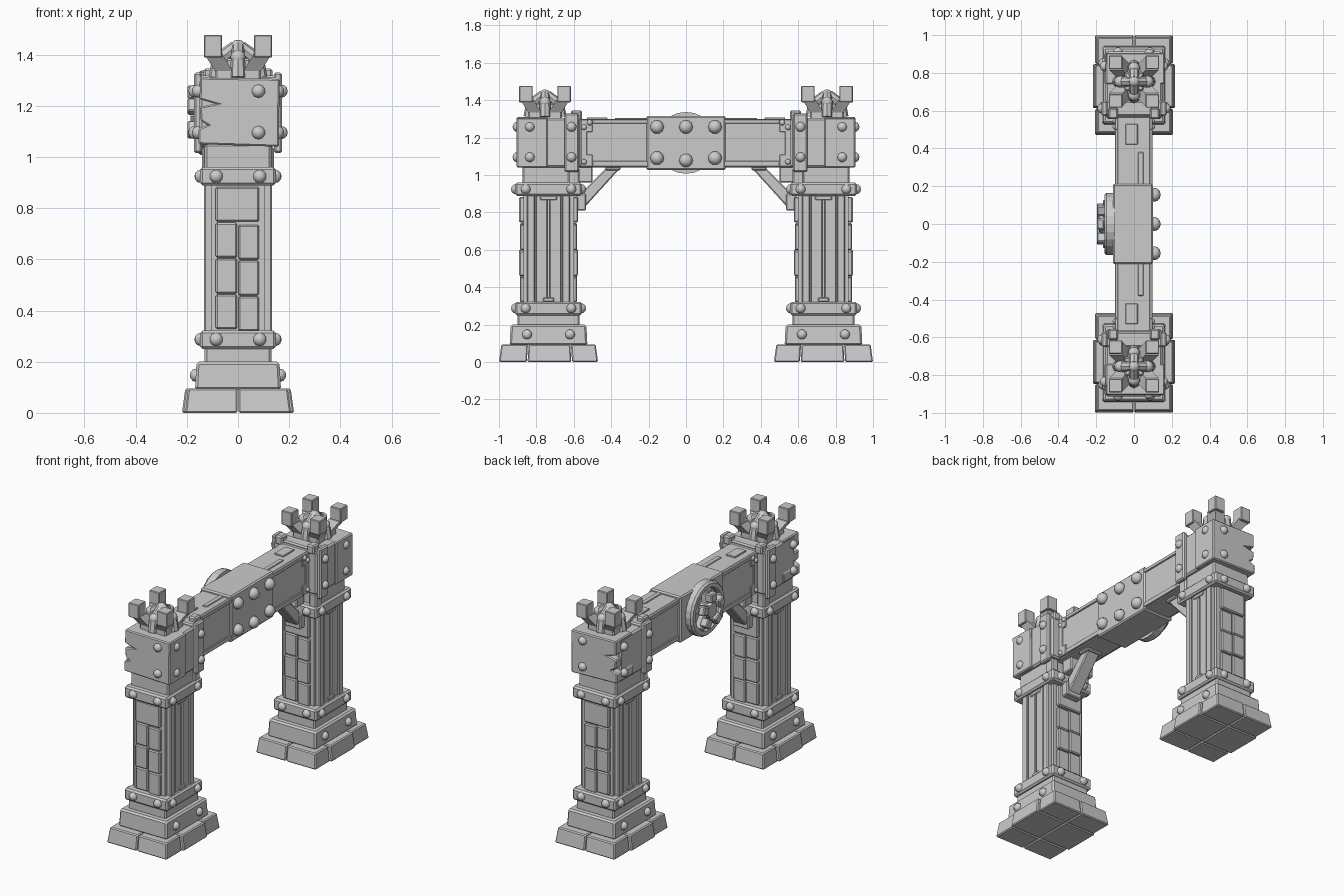
import bpy, bmesh, math
from mathutils import Matrix, Vector

cube = bpy.data.objects.get("Cube")
if cube:
    bpy.data.objects.remove(cube, do_unlink=True)

stone = bpy.data.materials.new("grey stone")
stone.use_nodes = True
stone.diffuse_color = (0.6, 0.6, 0.6, 1)
stone.node_tree.nodes["Principled BSDF"].inputs["Base Color"].default_value = (0.6, 0.6, 0.6, 1)


def finish(name, bm, bevel=0.0, smooth=False):
    bmesh.ops.recalc_face_normals(bm, faces=bm.faces)
    for f in bm.faces:
        f.smooth = smooth
    mesh = bpy.data.meshes.new(name)
    bm.to_mesh(mesh)
    bm.free()
    mesh.materials.append(stone)
    ob = bpy.data.objects.new(name, mesh)
    bpy.context.collection.objects.link(ob)
    if bevel:
        mod = ob.modifiers.new("worn edges", "BEVEL")
        mod.width = bevel
        mod.segments = 1
    return ob


def add_box(bm, x, y, z, taper=0.0):
    """Box from ranges, with its top drawn in by taper."""
    c = Vector((sum(x) / 2, sum(y) / 2, sum(z) / 2))
    size = (abs(x[1] - x[0]), abs(y[1] - y[0]), abs(z[1] - z[0]))
    made = bmesh.ops.create_cube(bm, size=1)["verts"]
    for v in made:
        top = v.co.z > 0
        v.co = Vector([a * b for a, b in zip(v.co, size)])
        if top:
            v.co.x -= math.copysign(taper, v.co.x)
            v.co.y -= math.copysign(taper, v.co.y)
        v.co += c


def boxes(name, ranges, bevel=0.008, taper=0.0):
    bm = bmesh.new()
    for x, y, z in ranges:
        add_box(bm, x, y, z, taper)
    return finish(name, bm, bevel)


def prism(name, points, axis, a, b, bevel=0.006):
    """Profile drawn in the two other axes, extruded along axis from a to b."""
    bm = bmesh.new()
    rings = []
    for t in (a, b):
        ring = []
        for p in points:
            co = list(p)
            co.insert(axis, t)
            ring.append(bm.verts.new(co))
        rings.append(ring)
        bm.faces.new(ring)
    for i in range(len(points)):
        j = (i + 1) % len(points)
        bm.faces.new((rings[0][i], rings[0][j], rings[1][j], rings[1][i]))
    return finish(name, bm, bevel)


def rivets(name, spots, r=0.03):
    """Flattened domes; each spot is a position and the axis it faces."""
    bm = bmesh.new()
    for pos, axis in spots:
        scale = [r, r, r]
        scale[axis] = r * 0.9
        turn = Matrix.Rotation(math.pi / 2, 4, "XYZ"[1 - axis]) if axis < 2 else Matrix()
        bmesh.ops.create_uvsphere(bm, u_segments=10, v_segments=6, radius=1,
                                  matrix=Matrix.Translation(pos) @ Matrix.Diagonal((*scale, 1)) @ turn)
    finish(name, bm, smooth=True)


def rod(bm, a, b, r1, r2, sides=8):
    a, b = Vector(a), Vector(b)
    turn = (b - a).to_track_quat("Z", "Y").to_matrix().to_4x4()
    bmesh.ops.create_cone(bm, cap_ends=True, segments=sides, radius1=r1, radius2=r2,
                          depth=(b - a).length, matrix=Matrix.Translation((a + b) / 2) @ turn)


def pillar(side, s):
    c = 0.735 * s

    def centred(hx, hy, z):
        return ((-hx, hx), (c - hy, c + hy), z)

    # Stepped foot with split stones
    foot = []
    for hx, lo, hi in ((0.207, 0.47, 0.609), (0.219, 0.613, 0.847), (0.207, 0.851, 1.0)):
        for m in (-1, 1):
            foot.append(((0.002 * m, hx * m), (lo * s, hi * s), (0, 0.095)))
    bm = bmesh.new()
    for x, y, z in foot:
        add_box(bm, x, y, z)
    for v in bm.verts:
        if v.co.z > 0.05:
            v.co.x *= 0.94
            v.co.y = c + (v.co.y - c) * 0.95
    finish(side + "_foot_stones", bm, 0.006)
    boxes(side + "_foot_step", [centred(0.168, 0.208, (0.09, 0.2))], 0.01, 0.006)
    boxes(side + "_necks", [centred(0.13, 0.165, (0.19, 0.26)), centred(0.13, 0.14, (0.95, 1.05))])

    # Shaft core, brick rows on both ends, planks on both flanks
    boxes(side + "_shaft_core", [centred(0.105, 0.135, (0.3, 0.9))], 0)
    bricks = []
    for row in range(4):
        z = (0.327 + row * 0.14, 0.463 + row * 0.14)
        for end in (-1, 1):
            depth = 0.153 + 0.004 * (row % 2)
            y = (c + 0.1 * end, c + depth * end)
            if row == 3:
                bricks.append(((-0.087, 0.082), y, z))
            else:
                bricks += [((-0.087, -0.003), y, z),
                           ((0.001, 0.082), y, (z[0] - 0.008, z[1] - 0.008))]
    boxes(side + "_bricks", bricks, 0.006)
    planks = []
    for m in (-1, 1):
        for e in (-1, 1):
            planks.append(((0.08 * m, 0.127 * m), (c + 0.005 * e, c + 0.068 * e), (0.3, 0.9)))
            planks.append(((0.08 * m, 0.132 * m), (c + 0.072 * e, c + 0.115 * e), (0.3, 0.9)))
        planks.append(((0.08 * m, 0.133 * m), (c - 0.03, c + 0.03), (0.32, 0.345)))
        planks.append(((0.08 * m, 0.133 * m), (c - 0.045, c + 0.045), (0.865, 0.89)))
    boxes(side + "_planks", planks, 0.005)

    # Riveted bands
    boxes(side + "_bands", [centred(0.148, 0.178, z) for z in ((0.25, 0.322), (0.888, 0.96))], 0.01)
    spots = []
    for m in (-1, 1):
        for e in (-1, 1):
            spots.append(((0.164 * m, c + 0.115 * e, 0.147), 0))
            for z in (0.287, 0.924):
                spots.append(((0.146 * m, c + 0.122 * e, z), 0))
                spots.append(((0.085 * m, c + 0.176 * e, z), 1))
        for z in (1.095, 1.257):
            spots.append(((0.156 * m, 0.835 * s, z), 0))
            spots.append(((0.17 * m, 0.612 * s, z), 0))
    spots += [((0.08, 0.903 * s, z), 1) for z in (1.095, 1.257)]
    rivets(side + "_rivets", spots, 0.027)

    # Head block with a chipped outer plate and clamping strap
    boxes(side + "_head", [((-0.15, 0.15), (0.56 * s, 0.86 * s), (1.04, 1.305))], 0.01)
    prism(side + "_head_plate", [(-0.155, 1.05), (0.16, 1.04), (0.162, 1.305), (-0.148, 1.31),
                                 (-0.15, 1.225), (-0.09, 1.208), (-0.15, 1.195), (-0.145, 1.14),
                                 (-0.12, 1.125), (-0.155, 1.11)], 1, 0.74 * s, 0.905 * s)
    strap = [((-0.158, 0.158), (0.572 * s, 0.65 * s), (1.29, 1.318))]
    for m in (-1, 1):
        strap.append(((0.14 * m, 0.172 * m), (0.572 * s, 0.65 * s), (1.015, 1.33)))
        strap.append(((0.085 * m, 0.135 * m), (0.555 * s, 0.615 * s), (1.29, 1.345)))
        strap.append(((0.09 * m, 0.14 * m), (0.57 * s, 0.63 * s), (0.95, 1.04)))
    boxes(side + "_strap", strap)

    # Diagonal brace with its wall plate
    prism(side + "_brace", [(0.34 * s, 1.05), (0.415 * s, 1.05), (0.545 * s, 0.92),
                            (0.56 * s, 0.83), (0.535 * s, 0.835)], 0, -0.042, 0.042)
    boxes(side + "_brace_plates", [((-0.055, 0.055), (0.535 * s, 0.59 * s), (0.81, 0.9)),
                                   ((-0.055, 0.055), (0.5 * s, 0.58 * s), (0.96, 1.05)),
                                   ((-0.055, 0.055), (0.35 * s, 0.43 * s), (1.025, 1.05))], 0.006)

    # Crown: plinth, four corner prongs and four leaning pegs
    k = 0.754 * s
    boxes(side + "_crown_plinth", [((-0.09, 0.09), (k - 0.09, k + 0.09), (1.295, 1.352)),
                                   ((-0.05, 0.05), (k - 0.05, k + 0.05), (1.34, 1.385))])
    tips = []
    bm = bmesh.new()
    for mx in (-1, 1):
        for my in (-1, 1):
            tips.append(((0.062 * mx, 0.133 * mx), (k + 0.066 * my, k + 0.138 * my), (1.388, 1.477)))
            arm = bmesh.ops.create_cube(bm, size=0.07)["verts"]
            for v in arm:
                out = 0.095 if v.co.z > 0 else 0.055
                v.co = (v.co.x + out * mx, v.co.y + k + out * my, 1.4 if v.co.z > 0 else 1.335)
    finish(side + "_prong_arms", bm)
    boxes(side + "_prong_tips", tips, 0.004)
    bm = bmesh.new()
    domes = []
    for i in range(4):
        dx, dy = ((1, 0), (0, 1), (-1, 0), (0, -1))[i]
        rod(bm, (0.085 * dx, k + 0.085 * dy, 1.31), (0.072 * dx, k + 0.072 * dy, 1.39), 0.03, 0.028)
        rod(bm, (0.075 * dx, k + 0.075 * dy, 1.38), (0.012 * dx, k + 0.012 * dy, 1.43), 0.028, 0.024)
        domes.append(((0.073 * dx, k + 0.073 * dy, 1.39), 2))
    finish(side + "_pegs", bm)
    domes.append(((0, k, 1.43), 2))
    rivets(side + "_peg_domes", domes, 0.031)


for side, s in (("front", -1), ("back", 1)):
    pillar(side, s)

# Crossbeam with raised trim
boxes("beam", [((-0.093, 0.09), (-0.6, 0.6), (1.04, 1.3))], 0.008)
trim = []
for s in (-1, 1):
    for face in (-0.093, 0.09):
        x = (face * 0.9, face * 1.09)
        trim += [(x, (0.2 * s, 0.5 * s), (1.045, 1.075)), (x, (0.2 * s, 0.5 * s), (1.275, 1.298)),
                 (x, (0.5 * s, 0.58 * s), (1.045, 1.11)), (x, (0.53 * s, 0.58 * s), (1.1, 1.24)),
                 (x, (0.5 * s, 0.58 * s), (1.23, 1.298))]
    trim += [((-0.045, 0.02), (0.42 * s, 0.53 * s), (1.29, 1.308)),
             ((0.02, 0.05), (0.2 * s, 0.38 * s), (1.29, 1.306))]
boxes("beam_trim", trim, 0.003)
rivets("beam_small_rivets", [((x, y * s, z), 0) for x in (-0.1, 0.098) for s in (-1, 1)
                             for y, z in ((0.515, 1.28), (0.545, 1.255), (0.545, 1.07))], 0.015)

# Central sleeve
boxes("sleeve", [((-0.112, 0.1), (-0.212, 0.212), (1.027, 1.315))], 0.008)
rivets("sleeve_rivets", [((0.108, y, z), 0) for y in (-0.155, 0, 0.155)
                         for z in (1.09 - 0.012 * (y == 0), 1.257)], 0.037)

# Round emblem wheel on the far flank
WHEEL = Vector((0, 0, 1.172))
bm = bmesh.new()
loop = [bm.verts.new((x, 0, 1.172 + r)) for x, r in
        ((-0.1, 0.125), (-0.1, 0.165), (-0.145, 0.165), (-0.157, 0.155), (-0.157, 0.13), (-0.145, 0.122))]
edges = [bm.edges.new((loop[i], loop[(i + 1) % len(loop)])) for i in range(len(loop))]
bmesh.ops.spin(bm, geom=loop + edges, cent=WHEEL, axis=(1, 0, 0), angle=math.tau, steps=24, use_merge=True)
bmesh.ops.remove_doubles(bm, verts=bm.verts, dist=0.0005)
finish("wheel_rim", bm)
bm = bmesh.new()
rod(bm, WHEEL + Vector((-0.1, 0, 0)), WHEEL + Vector((-0.122, 0, 0)), 0.13, 0.13, 24)
rod(bm, WHEEL + Vector((-0.11, 0, 0)), WHEEL + Vector((-0.185, 0, 0)), 0.055, 0.045, 10)
finish("wheel_hub", bm)
bm = bmesh.new()
for i in range(5):
    part = bmesh.new()
    add_box(part, (-0.165, -0.115), (-0.02, 0.02), (0.03, 0.13))
    add_box(part, (-0.197, -0.15), (-0.028, 0.028), (0.055, 0.108))
    part.transform(Matrix.Translation(WHEEL) @ Matrix.Rotation(i * math.tau / 5, 4, "X"))
    temp = bpy.data.meshes.new("spoke")
    part.to_mesh(temp)
    part.free()
    bm.from_mesh(temp)
    bpy.data.meshes.remove(temp)
finish("wheel_spokes", bm, 0.006)
